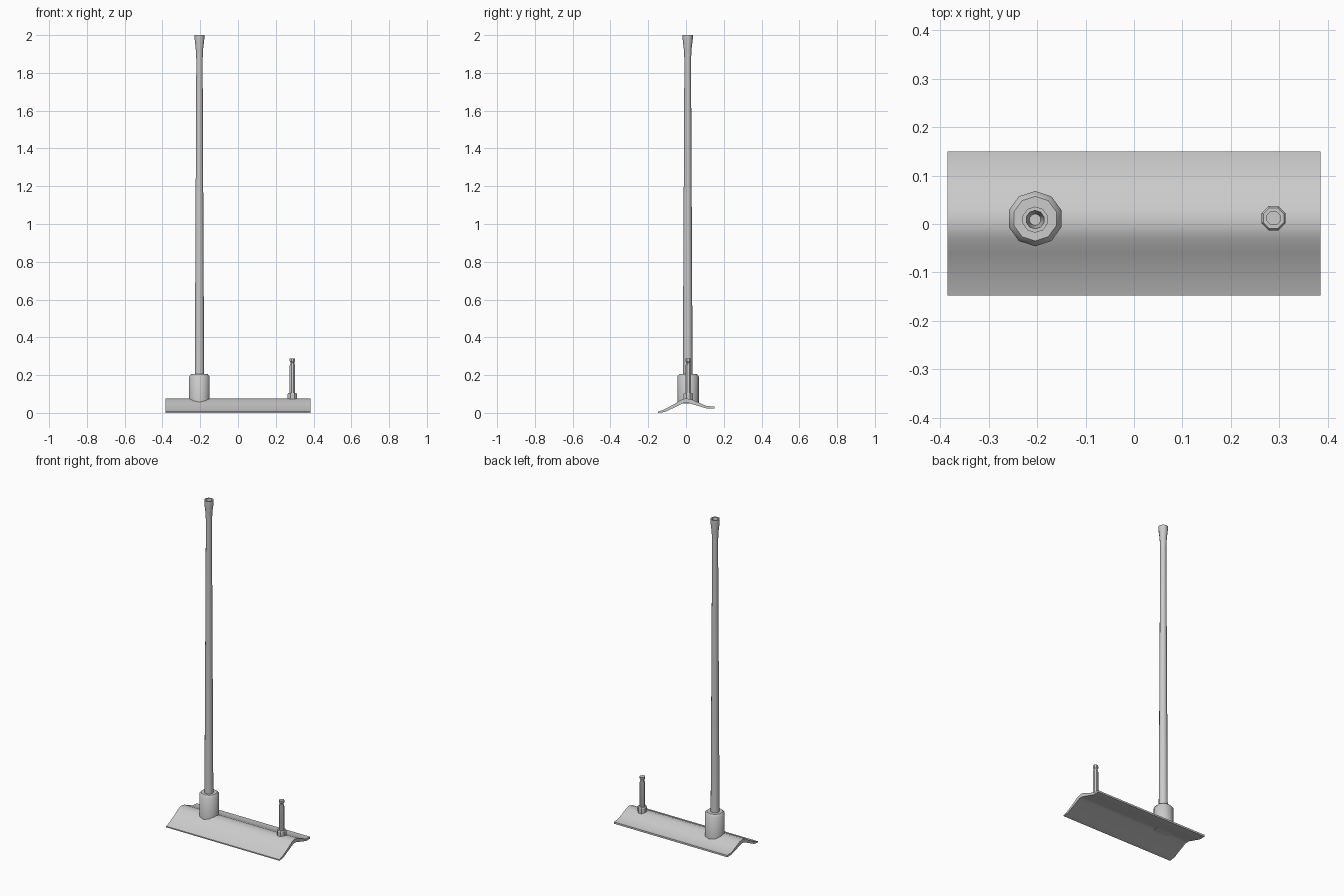
import bpy, bmesh
from math import sin, cos, pi, radians

if "Cube" in bpy.data.objects:
    bpy.data.objects.remove(bpy.data.objects["Cube"])


def finish(name, bm, angle=40):
    bmesh.ops.recalc_face_normals(bm, faces=bm.faces)
    me = bpy.data.meshes.new(name)
    bm.to_mesh(me)
    bm.free()
    ob = bpy.data.objects.new(name, me)
    bpy.context.collection.objects.link(ob)
    bpy.ops.object.select_all(action='DESELECT')
    ob.select_set(True)
    bpy.context.view_layer.objects.active = ob
    bpy.ops.object.shade_smooth_by_angle(angle=radians(angle))
    return ob


def lathe(name, x, y, profile, sides, turn=0.0, angle=50):
    """Stack of (radius, z) rings, closed at both ends."""
    bm = bmesh.new()
    rings = []
    for r, z in profile:
        rings.append([bm.verts.new((x + r * cos(turn + 2 * pi * i / sides),
                                    y + r * sin(turn + 2 * pi * i / sides), z))
                      for i in range(sides)])
    for a, b in zip(rings, rings[1:]):
        for i in range(sides):
            j = (i + 1) % sides
            bm.faces.new((a[i], a[j], b[j], b[i]))
    bm.faces.new(rings[0])
    bm.faces.new(rings[-1])
    return finish(name, bm, angle)


# Arched base plate: (y, z) section, extruded along x
section = [(-0.148, 0.007), (-0.115, 0.018), (-0.06, 0.048), (-0.03, 0.068),
           (0, 0.077), (0.03, 0.071), (0.07, 0.053), (0.11, 0.036), (0.15, 0.034),
           (0.15, 0.023), (0.11, 0.023), (0.012, 0.053), (-0.012, 0.053),
           (-0.11, 0.005), (-0.148, 0)]
bm = bmesh.new()
face = bm.faces.new([bm.verts.new((-0.385, y, z)) for y, z in section])
ext = bmesh.ops.extrude_face_region(bm, geom=[face])
bmesh.ops.translate(bm, vec=(0.77, 0, 0),
                    verts=[v for v in ext["geom"] if isinstance(v, bmesh.types.BMVert)])
finish("base_plate", bm, 30)

# Ten-sided socket that holds the pole
lathe("pole_socket", -0.204, 0.011,
      [(0.057, 0.05), (0.057, 0.192), (0.046, 0.205)], 10, pi / 2, 40)

# Tall tapered pole with a flared, hollow mouth
lathe("pole", -0.204, 0.009,
      [(0.026, 0.19), (0.0175, 1.87), (0.021, 1.93), (0.027, 1.98), (0.027, 2.0),
       (0.019, 2.0), (0.017, 1.96), (0.012, 1.9)], 10, pi / 2)

# Short post with foot, neck and cap
lathe("small_post", 0.288, 0.012,
      [(0.027, 0.06), (0.027, 0.1), (0.023, 0.106), (0.0155, 0.106), (0.0155, 0.25),
       (0.0115, 0.262), (0.0115, 0.268), (0.0155, 0.274), (0.0155, 0.287)],
      8, pi / 8, 30)
